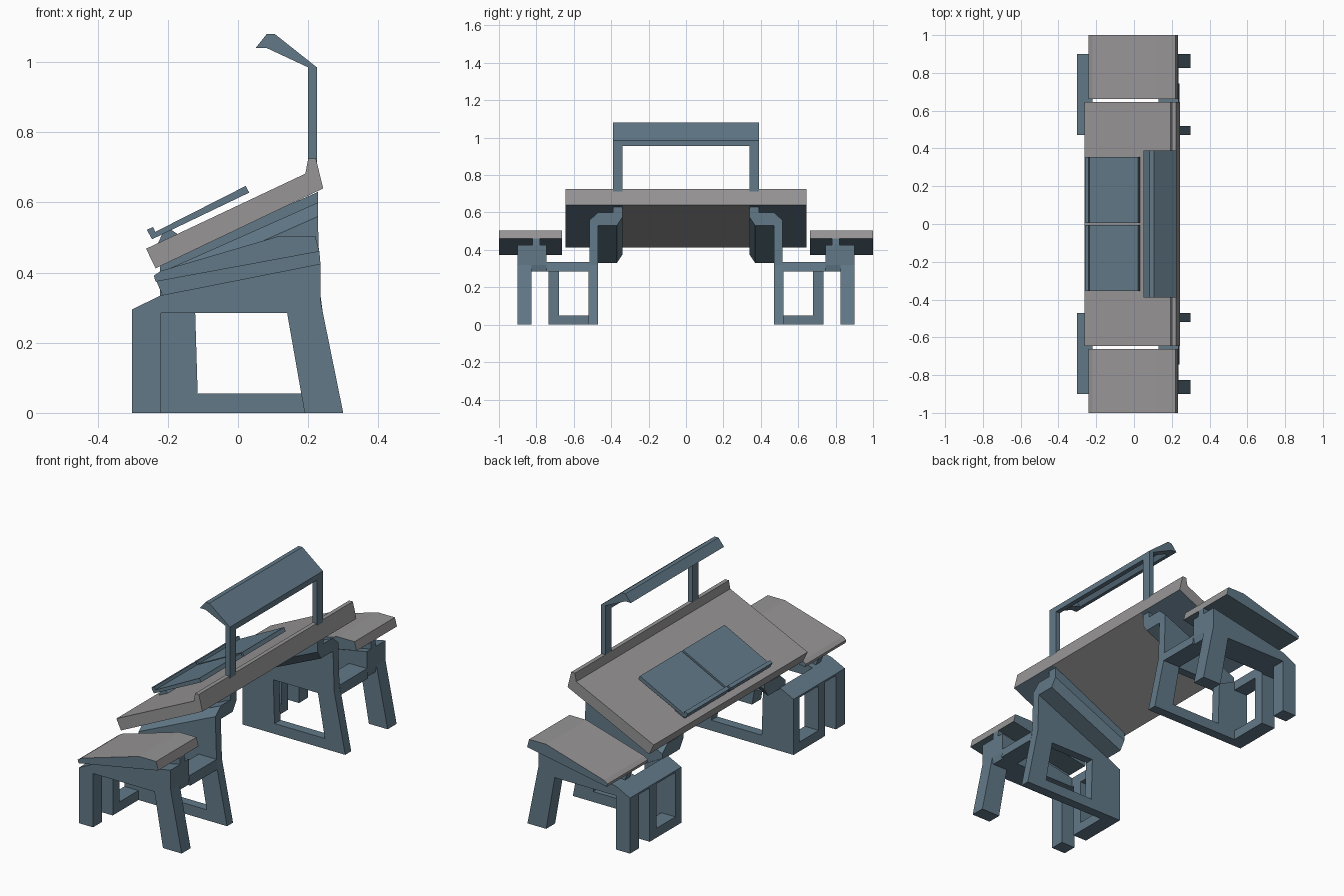
import bpy, bmesh
from mathutils import Vector


def material(name, rgb):
    m = bpy.data.materials.new(name)
    m.diffuse_color = (*rgb, 1)
    return m


BLUE = material("slate blue", (0.12, 0.19, 0.245))
GREY = material("warm grey", (0.31, 0.30, 0.30))


def finish(name, bm, mats, rule=None):
    bmesh.ops.recalc_face_normals(bm, faces=bm.faces)
    if rule:
        bm.normal_update()
        for f in bm.faces:
            f.material_index = rule(f)
    me = bpy.data.meshes.new(name)
    bm.to_mesh(me)
    bm.free()
    for m in mats:
        me.materials.append(m)
    ob = bpy.data.objects.new(name, me)
    bpy.context.collection.objects.link(ob)
    return ob


def prism(points, offset):
    """Closed outline pushed along an offset vector."""
    bm = bmesh.new()
    face = bm.faces.new([bm.verts.new(p) for p in points])
    new = bmesh.ops.extrude_face_region(bm, geom=[face], use_keep_orig=True)["geom"]
    bmesh.ops.translate(bm, vec=offset,
                        verts=[v for v in new if isinstance(v, bmesh.types.BMVert)])
    return bm


def slab(name, xz, y0, y1, mats=(BLUE,), rule=None, cuts=()):
    """Side profile in x,z extruded from y0 to y1."""
    bm = prism([(x, y0, z) for x, z in xz], Vector((0, y1 - y0, 0)))
    for y in cuts:
        bmesh.ops.bisect_plane(bm, geom=bm.verts[:] + bm.edges[:] + bm.faces[:],
                               plane_co=(0, y, 0), plane_no=(0, 1, 0))
    return finish(name, bm, mats, rule)


def both(name, xz, y0, y1, **kw):
    """The same slab on both sides."""
    slab("right_" + name, xz, y0, y1, **kw)
    slab("left_" + name, xz, -y1, -y0, **kw)


# Sloped desktop with raised back rail; outer underside is blue
def desk_rule(f):
    return int(f.normal.z < -0.5 and abs(f.calc_center_median().y) > 0.34)


slab("desktop", [(-0.262, 0.468), (0.192, 0.682), (0.2, 0.725), (0.222, 0.725),
                 (0.243, 0.64), (-0.235, 0.412)],
     -0.645, 0.645, mats=(GREY, BLUE), rule=desk_rule, cuts=(-0.34, 0.34))

# Low wedge side tops: grey above and behind, blue ends and underside
both("side_top", [(-0.24, 0.391), (-0.22, 0.405), (0.12, 0.505), (0.22, 0.505),
                  (0.232, 0.46), (-0.235, 0.374)], 0.662, 1.0, mats=(GREY, BLUE),
     rule=lambda f: int(abs(f.normal.y) > 0.5 or f.normal.z < -0.5))

# Spine carrying each side top
both("side_top_spine", [(-0.215, 0.335), (-0.233, 0.376), (0.232, 0.461), (0.235, 0.425)],
     0.78, 0.82)

# Outer portal legs, with the upper beam running further inward
both("outer_legs", [(-0.302, 0), (-0.302, 0.295), (-0.22, 0.335), (0.235, 0.425),
                    (0.235, 0.32), (0.3, 0), (0.19, 0), (0.14, 0.285),
                    (-0.22, 0.285), (-0.22, 0)], 0.825, 0.9)
both("outer_beam", [(-0.22, 0.285), (-0.22, 0.335), (0.235, 0.425), (0.235, 0.32),
                    (0.228, 0.285)], 0.745, 0.825)

# Inner side frames: four pieces around the opening
both("inner_front_post", [(-0.302, 0), (-0.302, 0.295), (-0.22, 0.335),
                          (-0.122, 0.285), (-0.115, 0.055), (-0.11, 0)], 0.47, 0.52)
both("inner_sill", [(-0.114, 0), (-0.114, 0.055), (0.181, 0.055), (0.19, 0)], 0.47, 0.52)
both("inner_back_post", [(0.19, 0), (0.14, 0.285), (0.235, 0.32), (0.3, 0)], 0.47, 0.52)
both("inner_web", [(-0.122, 0.285), (-0.22, 0.335), (0.228, 0.54), (0.235, 0.32),
                   (0.14, 0.285)], 0.47, 0.515)

# Cross bars joining inner and outer frames
both("front_cross_bar", [(-0.302, 0.285), (-0.302, 0.295), (-0.22, 0.335), (-0.22, 0.285)],
     0.52, 0.825)
both("front_foot_bar", [(-0.302, 0), (-0.302, 0.05), (-0.22, 0.05), (-0.22, 0)], 0.52, 0.735)
both("front_short_post", [(-0.302, 0.05), (-0.302, 0.285), (-0.22, 0.285), (-0.22, 0.05)],
     0.68, 0.735)
both("back_cross_bar", [(0.14, 0.285), (0.13, 0.335), (0.235, 0.335), (0.242, 0.285)],
     0.515, 0.745)

# Sloped brackets under the desktop, section in y,z pushed down the slope
SECTION = [(0.515, 0.53), (0.515, 0.56), (0.47, 0.6), (0.39, 0.6), (0.39, 0.63),
           (0.34, 0.63), (0.34, 0.575), (0.37, 0.53)]
for side, s in (("right", 1), ("left", -1)):
    pts = [(0.228, s * y, z) for y, z in SECTION]
    finish(side + "_bracket", prism(pts, Vector((-0.45, 0, -0.2))), [BLUE])

# Hood on two posts behind the desktop
both("hood_post", [(0.2, 0.66), (0.2, 0.985), (0.225, 0.985), (0.225, 0.66)], 0.34, 0.39)
both("hood_end", [(0.05, 1.04), (0.082, 1.08), (0.105, 1.08), (0.225, 0.985),
                  (0.2, 0.985), (0.082, 1.04)], 0.34, 0.39)
slab("hood", [(0.05, 1.04), (0.082, 1.08), (0.105, 1.08), (0.225, 0.985), (0.225, 0.955),
              (0.2, 0.955), (0.2, 0.99), (0.1, 1.062), (0.085, 1.062), (0.068, 1.04)],
     -0.34, 0.34)

# Twin reading panels with a front lip, on a low support
both("reading_panel", [(-0.26, 0.522), (-0.242, 0.53), (-0.236, 0.516), (0.022, 0.647),
                       (0.032, 0.628), (-0.245, 0.495)], 0.006, 0.355)
both("panel_support", [(-0.23, 0.48), (-0.215, 0.512), (-0.19, 0.522), (-0.17, 0.508)],
     0.02, 0.34)
